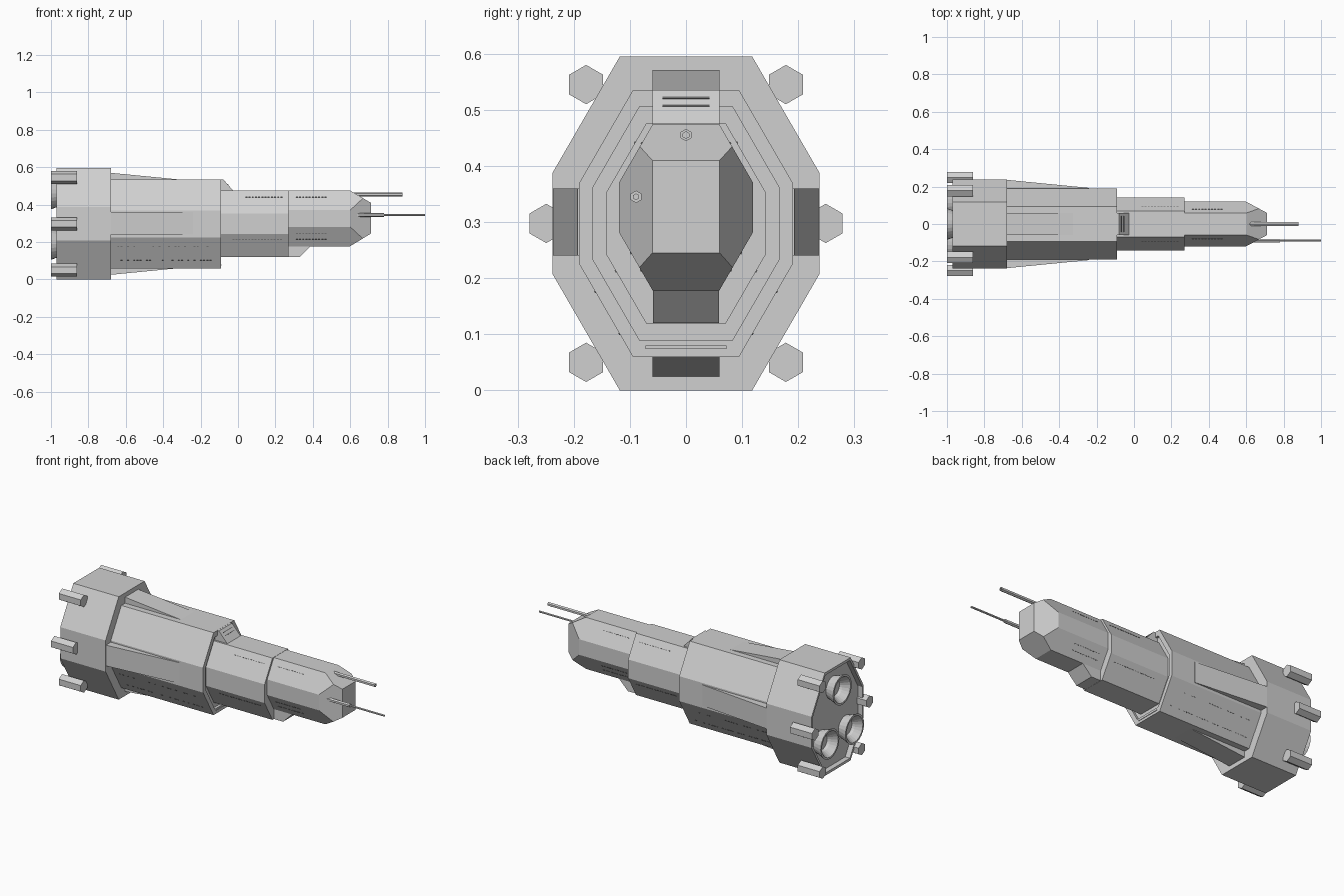
import bpy, bmesh, math, random
from mathutils import Vector, Matrix

if "Cube" in bpy.data.objects:
    bpy.data.objects.remove(bpy.data.objects["Cube"])

random.seed(4)
CZ = 0.2975  # height of the long axis


def material(name, c):
    m = bpy.data.materials.new(name)
    m.diffuse_color = (c[0], c[1], c[2], 1)
    m.use_nodes = True
    m.node_tree.nodes["Principled BSDF"].inputs["Base Color"].default_value = m.diffuse_color
    return m


HULL = material("hull grey", (0.63, 0.63, 0.63))
WINDOW = material("dark window", (0.16, 0.16, 0.16))


def finish(name, bm, mat=HULL):
    bmesh.ops.recalc_face_normals(bm, faces=bm.faces)
    me = bpy.data.meshes.new(name)
    bm.to_mesh(me)
    bm.free()
    me.materials.append(mat)
    ob = bpy.data.objects.new(name, me)
    bpy.context.collection.objects.link(ob)
    return ob


def octagon(s, cz=CZ):
    """Hull cross-section in (y, z), scaled about the axis."""
    q = [(0.118, 0.2975), (0.238, 0.09), (0.238, -0.09), (0.118, -0.2975)]
    q += [(-y, z) for y, z in reversed(q)]
    return [(y * s, cz + z * s) for y, z in q]


def circle(y, z, r, n):
    return [(y + r * math.sin(math.tau * i / n), z + r * math.cos(math.tau * i / n))
            for i in range(n)]


def loft_bm(rings):
    """Bridge (x, section) rings along x and cap both ends."""
    bm = bmesh.new()
    rows = [[bm.verts.new((x, y, z)) for y, z in sec] for x, sec in rings]
    n = len(rows[0])
    for a, b in zip(rows, rows[1:]):
        for i in range(n):
            j = (i + 1) % n
            bm.faces.new((a[i], a[j], b[j], b[i]))
    bm.faces.new(rows[0])
    bm.faces.new(rows[-1])
    return bm


def loft(name, rings):
    return finish(name, loft_bm(rings))


def wedge(name, profile, half, place):
    """Extrude an (x, height) profile sideways; place maps (x, side, height) to 3D."""
    bm = bmesh.new()
    a = [bm.verts.new(place(x, -half, h)) for x, h in profile]
    b = [bm.verts.new(place(x, half, h)) for x, h in profile]
    n = len(a)
    for i in range(n):
        j = (i + 1) % n
        bm.faces.new((a[i], a[j], b[j], b[i]))
    bm.faces.new(a)
    bm.faces.new(b)
    return finish(name, bm)


# Stepped hull: engine block with recessed back, middle with grooved front, neck
loft("engine_block", [(-0.94, octagon(0.95)), (-0.97, octagon(0.95)),
                      (-0.97, octagon(1)), (-0.68, octagon(1))])
loft("middle_hull", [(-0.70, octagon(0.8)), (-0.09, octagon(0.8)),
                     (-0.09, octagon(0.7)), (-0.105, octagon(0.7))])
loft("neck_hull", [(-0.12, octagon(0.6)), (0.27, octagon(0.6))])

# Nose: raised octagon with four sloped cuts
NZ = 0.326
bm = loft_bm([(0.25, octagon(0.5, NZ)), (0.71, octagon(0.5, NZ))])
for co, no in [((0.6, 0.119, 0), (0.059, 0.11, 0)), ((0.6, -0.119, 0), (0.059, -0.11, 0)),
               ((0.6, 0, 0.475), (0.065, 0, 0.11)), ((0.6, 0, 0.178), (0.067, 0, -0.11))]:
    bmesh.ops.bisect_plane(bm, geom=bm.verts[:] + bm.edges[:] + bm.faces[:], dist=1e-6,
                           plane_co=co, plane_no=Vector(no).normalized(), clear_outer=True)
    bmesh.ops.holes_fill(bm, edges=[e for e in bm.edges if e.is_boundary], sides=0)
finish("nose_hull", bm)

# Chin under the nose and sloped bridge on top
flat = lambda x, s, h: (x, s, h)
wedge("chin", [(0.25, 0.12), (0.33, 0.12), (0.39, 0.18), (0.39, 0.2), (0.25, 0.2)], 0.059, flat)
wedge("bridge", [(-0.11, 0.535), (-0.08, 0.535), (-0.025, 0.475), (-0.025, 0.46),
                 (-0.11, 0.46)], 0.06, flat)

# Tapering fins on all four sides of the middle hull
wedge("top_fin", [(-0.69, 0.571), (-0.32, 0.535), (-0.32, 0.52), (-0.69, 0.52)], 0.06, flat)
wedge("bottom_fin", [(-0.69, 0.024), (-0.32, 0.06), (-0.32, 0.08), (-0.69, 0.08)], 0.06, flat)
for side, label in ((1, "left"), (-1, "right")):
    wedge(label + "_fin", [(-0.69, 0.237), (-0.24, 0.193), (-0.24, 0.17), (-0.69, 0.17)], 0.06,
          lambda x, s, h: (x, side * h, 0.3 + s))

# Six hexagonal pods around the engine block
for side in (1, -1):
    for y, z in ((0.178, 0.545), (0.249, CZ), (0.178, 0.05)):
        sec = circle(side * y, z, 0.035, 6)
        loft("thruster_pod", [(-1, sec), (-0.86, sec)])

# Three flared, hollow engine nozzles
for y, z in ((0, 0.46), (0.113, 0.19), (-0.113, 0.19)):
    loft("engine_nozzle", [(x, circle(y, z, r, 24)) for x, r in
                           ((-0.93, 0.062), (-0.96, 0.07), (-1, 0.085), (-1, 0.074),
                            (-0.965, 0.05), (-0.95, 0.045))])

# Guns: hollow tube on top, stepped barrel on the right
loft("top_gun", [(x, circle(0, 0.455, r, 6)) for x, r in
                 ((0.6, 0.011), (0.88, 0.011), (0.88, 0.006), (0.84, 0.006))])
loft("side_gun", [(x, circle(-0.089, 0.345, r, 6)) for x, r in
                  ((0.62, 0.011), (0.78, 0.011), (0.78, 0.006), (1.0, 0.006))])


# Window rows: small plates on the hull faces
windows = bmesh.new()


def plate(bm, pos, u, v, size):
    """Thin box centred at pos, spanning directions u and v."""
    u, v = Vector(u).normalized(), Vector(v).normalized()
    m = Matrix((u, v, u.cross(v))).transposed().to_4x4()
    m.translation = Vector(pos)
    bmesh.ops.create_cube(bm, size=1, matrix=m @ Matrix.Diagonal((*size, 1)))


def row(s, cz, edge, t, x0, x1, keep=1.0):
    """Windows along one octagon face (edge index), at fraction t across it."""
    o = octagon(s, cz)
    a, b = Vector((0, *o[edge])), Vector((0, *o[(edge + 1) % 8]))
    p = a.lerp(b, t)
    for i in range(int((x1 - x0) / 0.017) + 1):
        if random.random() < keep:
            plate(windows, (x0 + 0.017 * i, p.y, p.z), (1, 0, 0), b - a, (0.01, 0.004, 0.003))


# Faces: 0/6 upper slopes, 1/5 sides, 2/4 lower slopes, mirrored left and right
for upper, lower, flip in ((0, 2, False), (6, 4, True)):
    f = lambda t: 1 - t if flip else t
    row(0.5, NZ, upper, f(0.33), 0.315, 0.48)
    row(0.5, NZ, lower, f(0.35), 0.315, 0.48)
    row(0.5, NZ, lower, f(0.65), 0.315, 0.48)
    row(0.6, CZ, upper, f(0.28), 0.045, 0.24)
    row(0.6, CZ, lower, f(0.25), -0.025, 0.24)
    row(0.8, CZ, lower, f(0.3), -0.64, -0.14, 0.5)
    row(0.8, CZ, lower, f(0.75), -0.64, -0.14, 0.5)
# Bridge windows on its slope
for z in (0.507, 0.521):
    plate(windows, (-0.08 + 0.055 * (0.535 - z) / 0.06, 0, z), (0, 1, 0), (0.055, 0, -0.06),
          (0.084, 0.004, 0.003))
finish("windows", windows, WINDOW)

# Raised strip on the front rim of the middle hull
bm = bmesh.new()
plate(bm, (-0.09, 0, 0.077), (0, 1, 0), (0, 0, 1), (0.145, 0.006, 0.006))
finish("rim_strip", bm)
